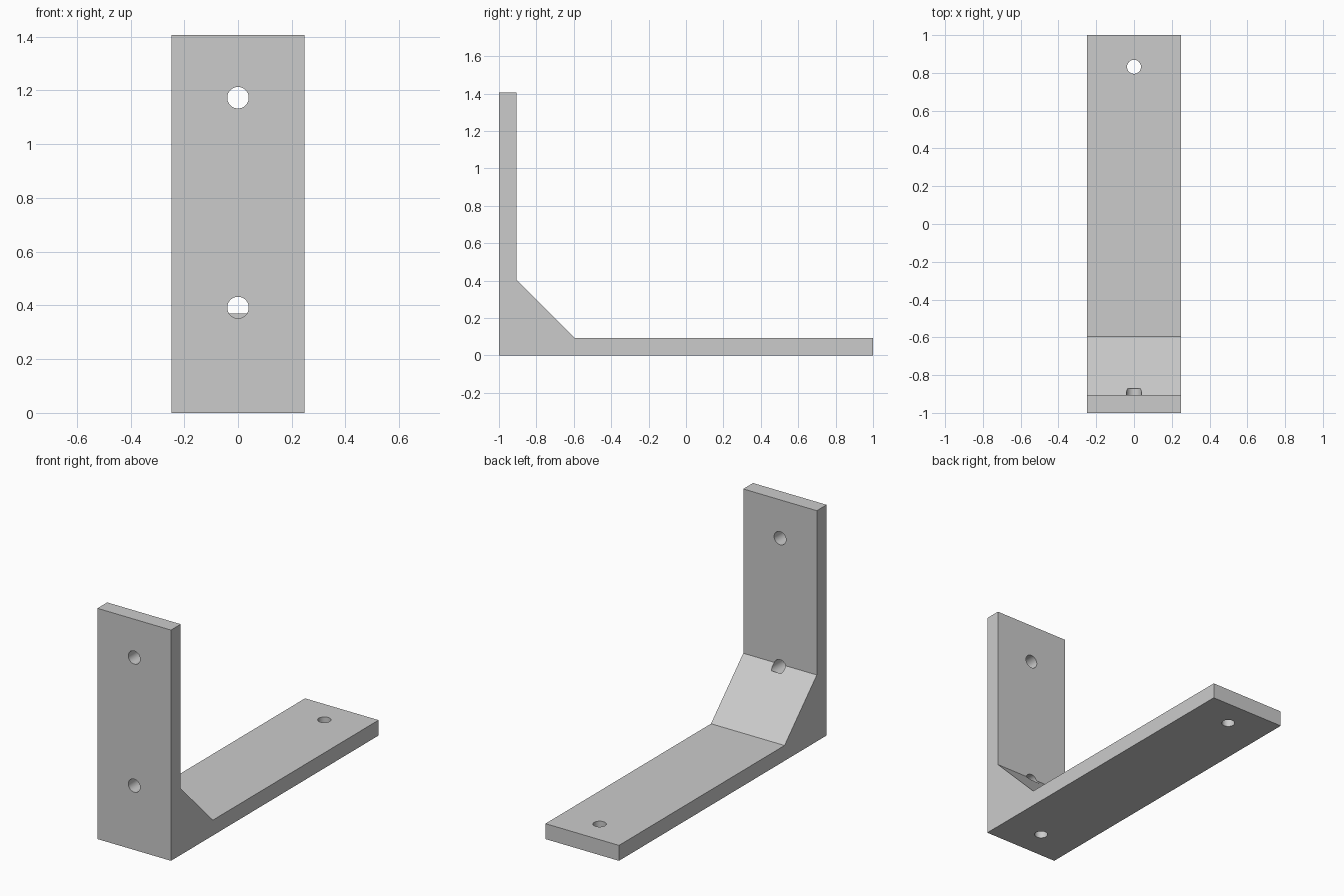
import bpy
import math
from mathutils import Vector

cube = bpy.data.objects.get("Cube")
if cube:
    bpy.data.objects.remove(cube, do_unlink=True)

HALF_W = 0.248
HEIGHT = 1.407
THICK = 0.094

# Plain grey metal
grey = bpy.data.materials.new("grey_metal")
grey.use_nodes = True
colour = (0.6, 0.6, 0.6, 1)
grey.diffuse_color = colour
grey.node_tree.nodes["Principled BSDF"].inputs["Base Color"].default_value = colour

# Bracket body: L profile with a sloped inside corner, extruded across x
profile = [(-1, 0), (1, 0), (1, THICK), (-0.595, THICK),
           (THICK - 1, 0.405), (THICK - 1, HEIGHT), (-1, HEIGHT)]
n = len(profile)
verts = [(x, y, z) for x in (-HALF_W, HALF_W) for y, z in profile]
faces = [tuple(reversed(range(n))), tuple(range(n, 2 * n))]
faces += [(i, (i + 1) % n, (i + 1) % n + n, i + n) for i in range(n)]
mesh = bpy.data.meshes.new("bracket")
mesh.from_pydata(verts, [], faces)
mesh.materials.append(grey)
bracket = bpy.data.objects.new("bracket", mesh)
bpy.context.collection.objects.link(bracket)


def drill(name, start, direction, depth, radius):
    """Cut a round hole from a surface point inward to the given depth."""
    direction = Vector(direction)
    over = 0.05
    centre = Vector(start) + direction * (depth - over) / 2
    bpy.ops.mesh.primitive_cylinder_add(
        vertices=48, radius=radius, depth=depth + over, location=centre,
        rotation=direction.to_track_quat("Z", "Y").to_euler())
    cutter = bpy.context.object
    cutter.name = name
    cutter.data.materials.append(grey)
    cutter.hide_render = True
    cutter.hide_viewport = True
    cutter.display_type = "WIRE"
    mod = bracket.modifiers.new(name, "BOOLEAN")
    mod.operation = "DIFFERENCE"
    mod.solver = "EXACT"
    mod.object = cutter


# Screw holes: two through the plates, two blind ones in the thick corner
BLIND = 0.13
drill("upper_wall_hole_cutter", (0, -1, 1.173), (0, 1, 0), 0.2, 0.04)
drill("lower_wall_hole_cutter", (0, -1, 0.392), (0, 1, 0), BLIND, 0.04)
drill("outer_shelf_hole_cutter", (0, 0.832, 0), (0, 0, 1), 0.2, 0.037)
drill("corner_shelf_hole_cutter", (0, -0.82, 0), (0, 0, 1), BLIND, 0.037)

# Smooth hole walls, sharp plate edges
bpy.context.view_layer.update()
depsgraph = bpy.context.evaluated_depsgraph_get()
result = bpy.data.meshes.new_from_object(bracket.evaluated_get(depsgraph))
bracket.modifiers.clear()
bracket.data = result
for cutter in [o for o in bpy.data.objects if o.name.endswith("_cutter")]:
    bpy.data.objects.remove(cutter, do_unlink=True)
bpy.ops.object.select_all(action="DESELECT")
bracket.select_set(True)
bpy.context.view_layer.objects.active = bracket
bpy.ops.object.shade_smooth_by_angle(angle=math.radians(30))
